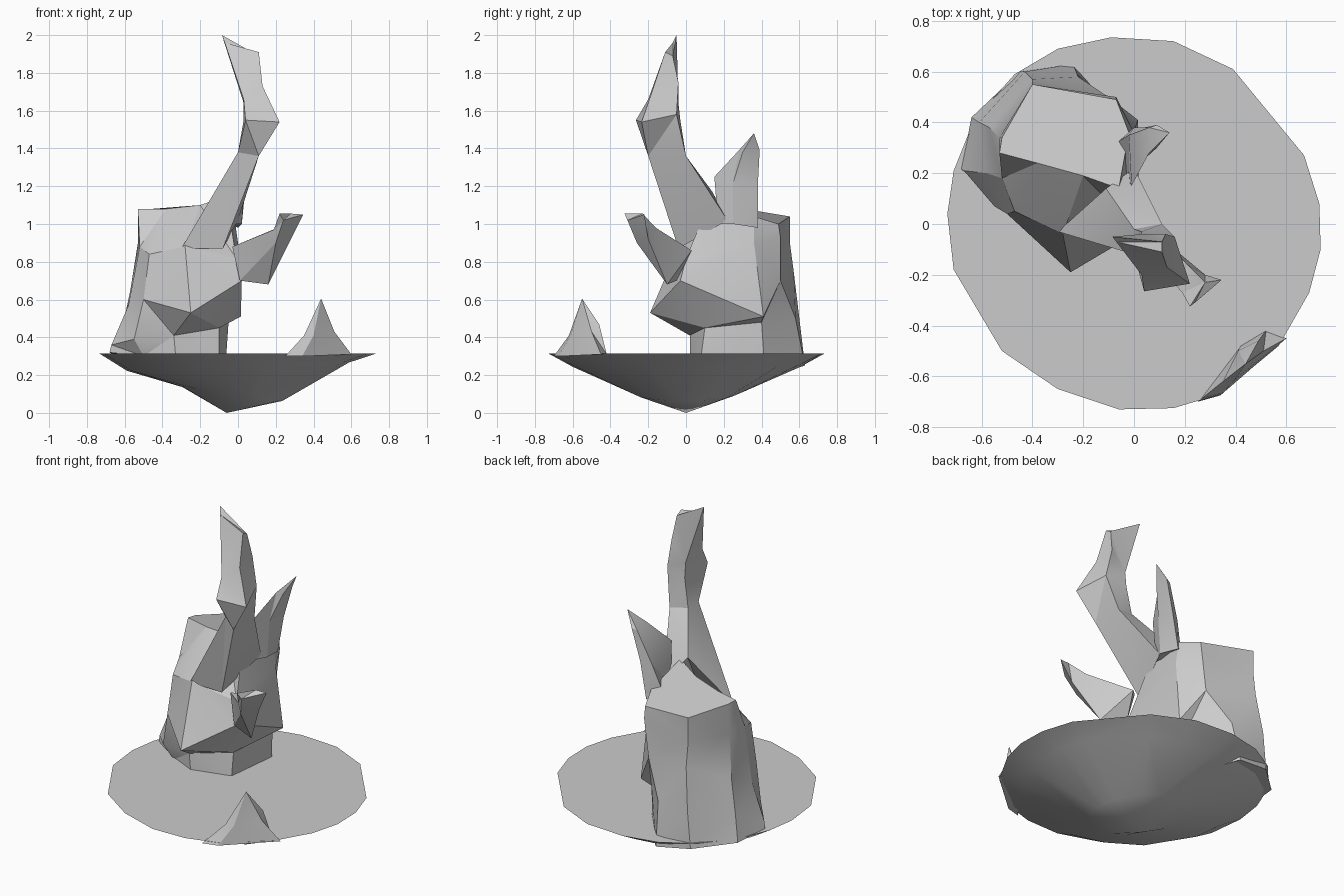
import bpy, bmesh, math

grey = bpy.data.materials.new("stone_grey")
grey.diffuse_color = (0.6, 0.6, 0.6, 1)


def loft(name, rings):
    """Skin a list of point rings; a ring of one point closes to a tip."""
    bm = bmesh.new()
    vs = [[bm.verts.new(p) for p in r] for r in rings]
    for a, b in zip(vs, vs[1:]):
        n = max(len(a), len(b))
        for i in range(n):
            j = (i + 1) % n
            quad = [a[i % len(a)], a[j % len(a)], b[j % len(b)], b[i % len(b)]]
            bm.faces.new(list(dict.fromkeys(quad)))
    for r in (vs[0], vs[-1]):
        if len(r) > 2:
            bm.faces.new(r)
    bmesh.ops.recalc_face_normals(bm, faces=bm.faces)
    bmesh.ops.triangulate(bm, faces=[f for f in bm.faces if len(f.verts) == 4])
    me = bpy.data.meshes.new(name)
    bm.to_mesh(me)
    bm.free()
    me.materials.append(grey)
    ob = bpy.data.objects.new(name, me)
    bpy.context.collection.objects.link(ob)
    bpy.ops.object.select_all(action='DESELECT')
    ob.select_set(True)
    bpy.context.view_layer.objects.active = ob
    bpy.ops.object.shade_smooth_by_angle(angle=math.radians(22))
    return ob


# Floating base: flat irregular disc over a shallow cone
rim = [(-.09, .735), (.155, .72), (.39, .61), (.67, .27), (.73, .08), (.735, -.1),
       (.69, -.27), (.57, -.48), (.34, -.67), (.155, -.725), (-.06, -.73), (-.3, -.65),
       (-.52, -.5), (-.71, -.18), (-.735, .04), (-.71, .21), (-.63, .41), (-.47, .59), (-.3, .69)]
loft("base_dish", [
    [(x, y, .315) for x, y in rim],
    [(x * .8, y * .82, .245 + .03 * x) for x, y in rim],
    [(x * .36 - .03, y * .36, .1 - .05 * x) for x, y in rim],
    [(-.06, 0, 0)]])

# Body: rings run left, front, right, back
loft("body", [
    [(-.68, .215, .32), (-.5, .1, .3), (-.33, .02, .3), (-.1, .08, .3),
     (-.07, .42, .19), (-.24, .63, .25), (-.45, .6, .28), (-.64, .42, .3)],
    [(-.67, .21, .36), (-.55, .07, .39), (-.34, .02, .41), (-.1, .1, .45),
     (-.05, .4, .48), (-.22, .58, .5), (-.43, .6, .5), (-.61, .4, .46)],
    [(-.58, .2, .57), (-.5, .04, .6), (-.25, -.19, .53), (.02, -.03, .7),
     (.015, .41, .51), (-.1, .5, .7), (-.4, .57, .75), (-.57, .38, .65)],
    [(-.52, .18, .88), (-.47, .05, .84), (-.28, -.04, .88), (-.01, .0, .82),
     (0, .36, .9), (-.07, .5, .93), (-.4, .55, .9), (-.53, .34, .9)],
    [(-.53, .28, 1.08), (-.38, .24, 1.08), (-.2, .19, 1.1), (-.06, .14, 1.15),
     (-.02, .36, 1.04), (-.07, .49, 1.0), (-.4, .55, 1.04), (-.52, .34, 1.075)]])

# Tall curling trunk
loft("trunk", [
    [(-.3, -.03, .87), (-.08, -.04, .87), (0, .22, 1.02), (-.11, .14, 1.17)],
    [(.0, -.12, 1.38), (.11, -.2, 1.36), (.11, 0, 1.36), (.0, -.02, 1.38)],
    [(.04, -.265, 1.55), (.22, -.235, 1.54), (.16, -.05, 1.58), (.03, -.03, 1.55)],
    [(.03, -.2, 1.66), (.13, -.17, 1.73), (.125, -.04, 1.75), (.03, -.04, 1.64)],
    [(-.07, -.07, 1.96), (.11, -.11, 1.91), (.11, -.07, 1.89), (-.085, -.05, 2)]])

# Forward-pointing tusk
loft("tusk", [
    [(-.03, -.03, .88), (.01, -.05, .7), (.16, -.1, .68), (.03, .03, .86)],
    [(.19, -.27, .97), (.2, -.26, .9), (.28, -.2, .92), (.21, -.16, .98)],
    [(.22, -.325, 1.055), (.24, -.31, 1.02), (.345, -.22, 1.05), (.28, -.23, 1.055)]])

# Upright ear at the back right
loft("ear", [
    [(-.02, .17, 1.0), (.02, .25, 1.0), (0, .38, .98), (-.07, .32, 1.02)],
    [(-.01, .15, 1.25), (.035, .25, 1.22), (.04, .38, 1.2), (-.02, .35, 1.18)],
    [(.06, .28, 1.39), (.09, .3, 1.38), (.09, .39, 1.39), (.06, .38, 1.38)],
    [(.14, .36, 1.48)]])

# Small spike on the rim
loft("rim_spike", [
    [(.25, -.7, .3), (.34, -.675, .3), (.6, -.45, .31), (.52, -.42, .31), (.42, -.48, .31)],
    [(.35, -.62, .41), (.4, -.61, .41), (.51, -.5, .43), (.49, -.46, .47), (.41, -.5, .43)],
    [(.44, -.55, .605)]])
